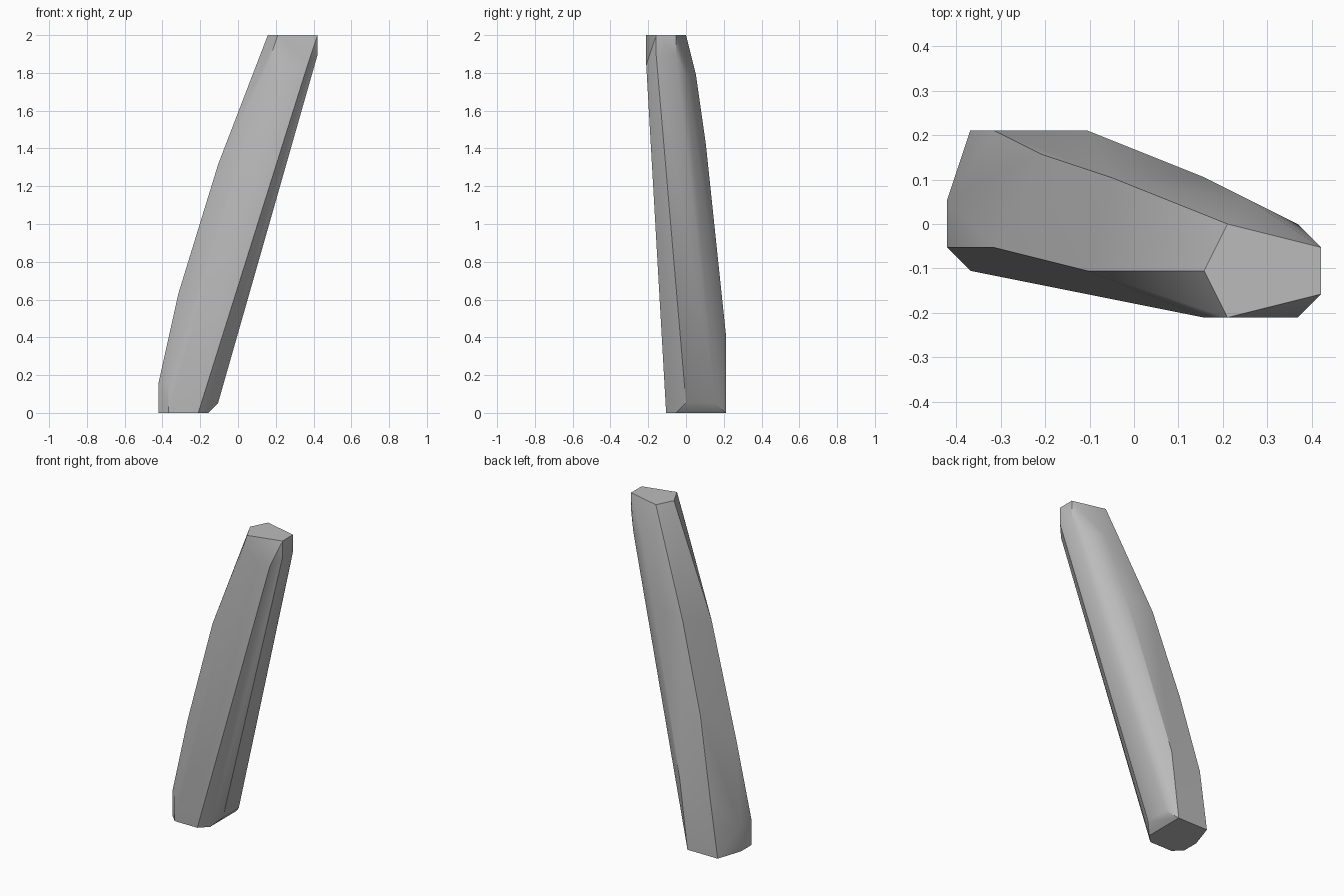
import bpy, bmesh, math

cube = bpy.data.objects.get("Cube")
if cube:
    bpy.data.objects.remove(cube, do_unlink=True)

UNIT = 2 / 38  # all corners sit on a regular lattice

# Flat end caps
bottom_cap = [(-8, -1, 0), (-7, -2, 0), (-4, -2, 0), (-3, -1, 0),
              (-3, 4, 0), (-7, 4, 0), (-8, 1, 0)]
top_cap = [(3, -2, 38), (4, 0, 38), (8, -1, 38), (8, -3, 38), (4, -4, 38)]

# Chamfer corners next to the caps
bottom_chamfer = [(-2, 0, 1), (-2, 3, 1), (-7, -2, 3), (-8, -1, 3), (-8, 1, 3)]
top_chamfer = [(8, -1, 36), (8, -3, 36), (7, -4, 35), (3, -4, 35), (7, 0, 34)]

# Bowed ridges running up the bar
side_ridge = [(-6, -1, 12), (-2, -2, 25)]
upper_back_ridge = [(-6, 4, 7), (-4, 3, 16), (-1, 2, 26)]
lower_back_ridge = [(-2, 4, 8), (3, 2, 27), (5, 1, 34)]

corners = (bottom_cap + top_cap + bottom_chamfer + top_chamfer
           + side_ridge + upper_back_ridge + lower_back_ridge)

# Wrap the corners in a convex skin
bm = bmesh.new()
for corner in corners:
    bm.verts.new([c * UNIT for c in corner])
hull = bmesh.ops.convex_hull(bm, input=bm.verts)
loose = {g for g in hull["geom_interior"] + hull["geom_unused"]
         if isinstance(g, bmesh.types.BMVert)}
bmesh.ops.delete(bm, geom=list(loose), context="VERTS")
bmesh.ops.dissolve_limit(bm, angle_limit=math.radians(0.5),
                         verts=bm.verts, edges=bm.edges)
bmesh.ops.recalc_face_normals(bm, faces=bm.faces)

mesh = bpy.data.meshes.new("leaning_bar")
bm.to_mesh(mesh)
bm.free()
bar = bpy.data.objects.new("leaning_bar", mesh)
bpy.context.collection.objects.link(bar)

# Plain grey
grey = bpy.data.materials.new("plain_grey")
grey.use_nodes = True
colour = (0.5, 0.5, 0.5, 1)
grey.diffuse_color = colour
grey.node_tree.nodes["Principled BSDF"].inputs["Base Color"].default_value = colour
mesh.materials.append(grey)

# Soft sides, crisp main edges
bpy.context.view_layer.objects.active = bar
bar.select_set(True)
bpy.ops.object.shade_smooth_by_angle(angle=math.radians(30))
